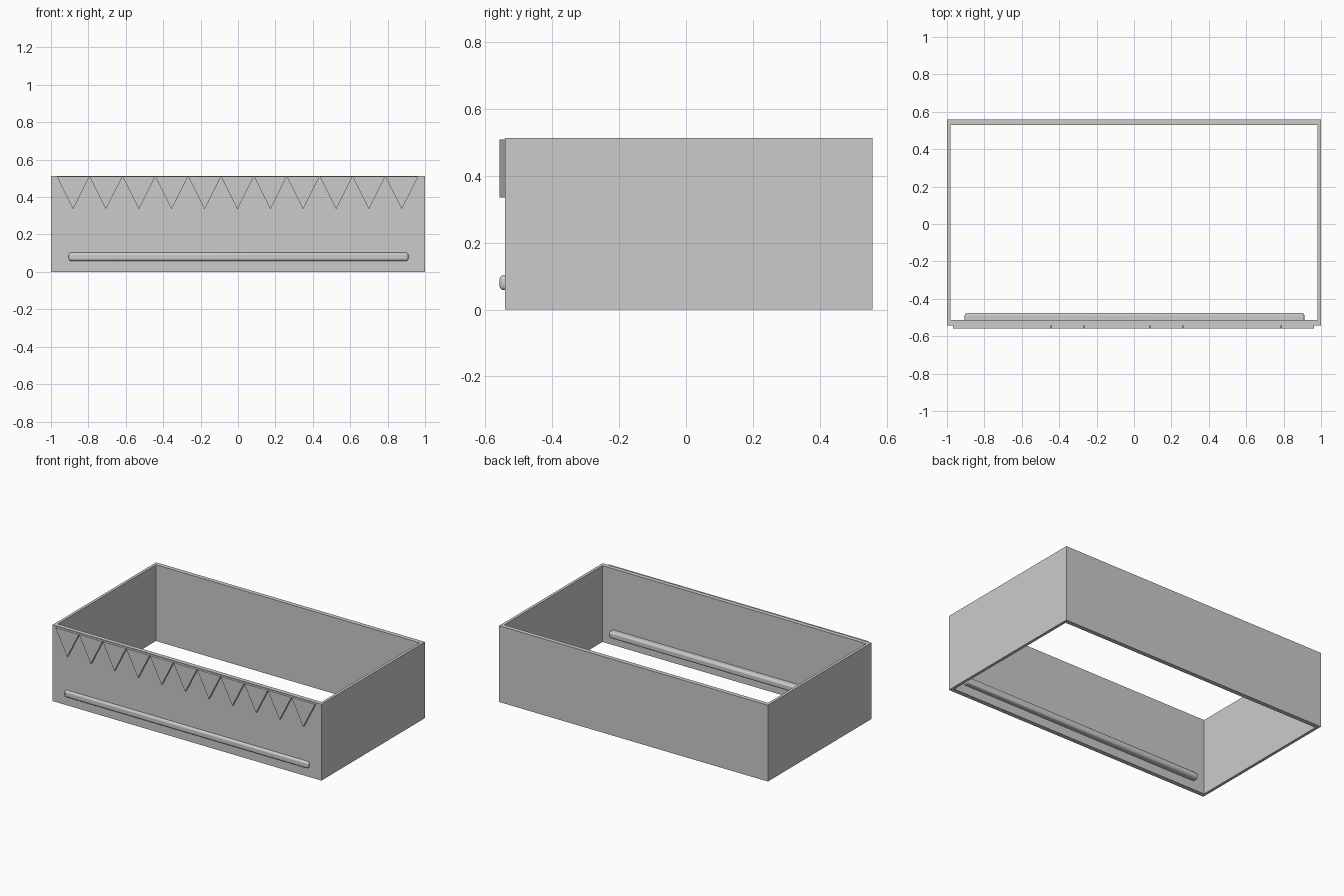
import bpy, bmesh

if "Cube" in bpy.data.objects:
    bpy.data.objects.remove(bpy.data.objects["Cube"])

Y_FRONT, Y_BACK, HEIGHT = -0.542, 0.558, 0.513


def finish(bm, name):
    bmesh.ops.recalc_face_normals(bm, faces=bm.faces[:])
    mesh = bpy.data.meshes.new(name)
    bm.to_mesh(mesh)
    bm.free()
    obj = bpy.data.objects.new(name, mesh)
    bpy.context.collection.objects.link(obj)
    return obj


def prism(bm, outline, y0, y1):
    """Closed solid from an x/z outline swept along y."""
    a = [bm.verts.new((x, y0, z)) for x, z in outline]
    b = [bm.verts.new((x, y1, z)) for x, z in outline]
    bm.faces.new(a)
    bm.faces.new(b[::-1])
    for i in range(len(a)):
        j = (i + 1) % len(a)
        bm.faces.new((a[j], a[i], b[i], b[j]))


# Open rectangular frame: four walls, no floor or lid
bm = bmesh.new()
loops = []
for tx, ty, z in ((0, 0, 0), (0, 0, HEIGHT), (0.019, 0.029, HEIGHT), (0.019, 0.029, 0)):
    x, y0, y1 = 1 - tx, Y_FRONT + ty, Y_BACK - ty
    loops.append([bm.verts.new((px, py, z))
                  for px, py in ((-x, y0), (x, y0), (x, y1), (-x, y1))])
for k in range(4):
    p, q = loops[k], loops[(k + 1) % 4]
    for i in range(4):
        j = (i + 1) % 4
        bm.faces.new((p[i], p[j], q[j], q[i]))
finish(bm, "wall_frame")

# Row of pointed pennants along the top of the front wall
bm = bmesh.new()
count, pitch, half = 11, 0.1757, 0.0872
for i in range(count):
    cx = -0.003 + (i - (count - 1) / 2) * pitch
    prism(bm, [(cx - half, 0.509), (cx, 0.335), (cx + half, 0.509)], -0.558, Y_FRONT + 0.002)
finish(bm, "pennant_trim")

# Rounded rail passing through the front wall near the bottom
bm = bmesh.new()
prism(bm, [(-0.905, 0.058), (0.911, 0.058), (0.911, 0.103), (-0.905, 0.103)], -0.558, -0.476)
rail = finish(bm, "front_rail")
bevel = rail.modifiers.new("rounded_edges", 'BEVEL')
bevel.width = 0.013
bevel.segments = 3
bpy.context.view_layer.objects.active = rail
rail.select_set(True)
bpy.ops.object.shade_smooth_by_angle()
